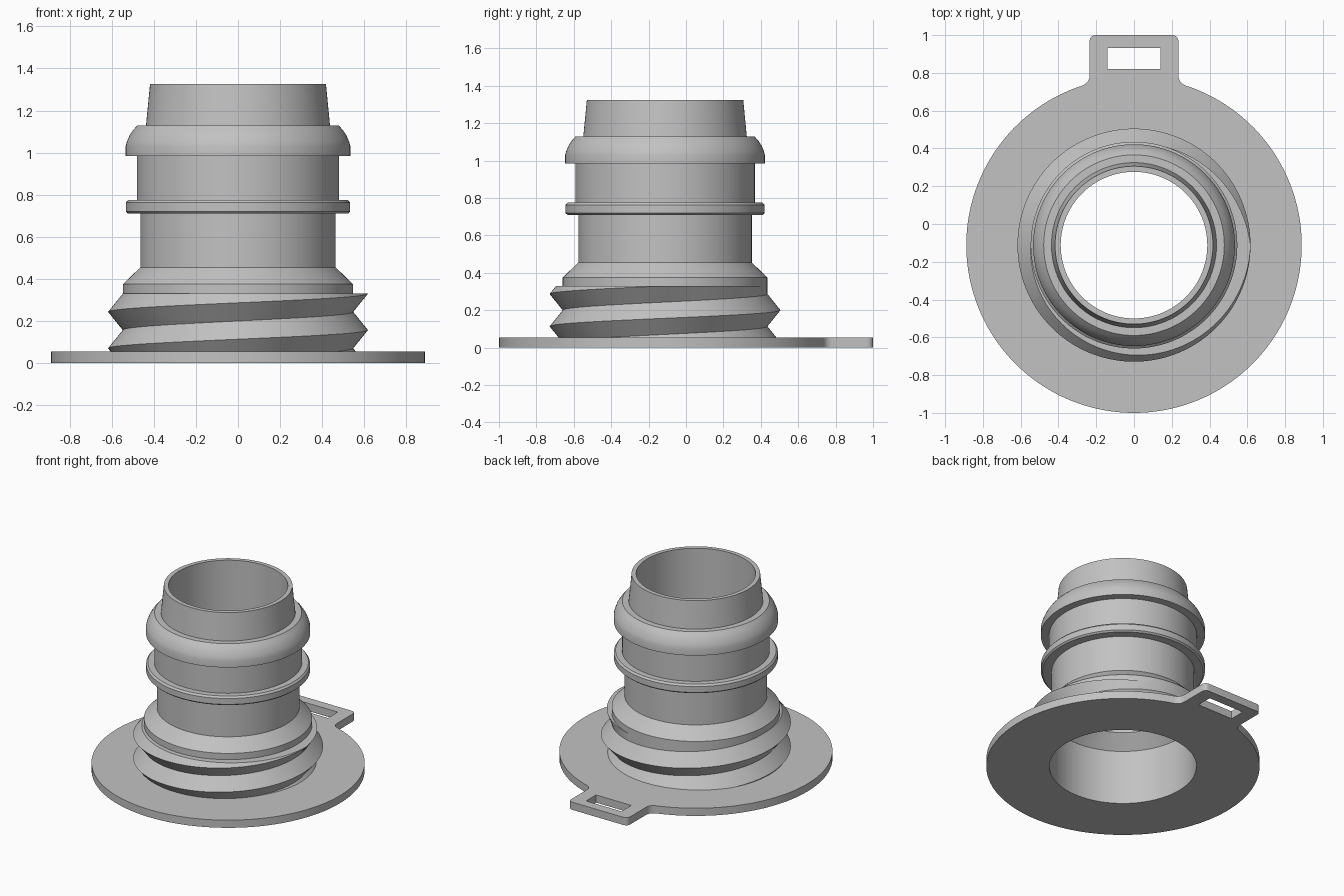
import bpy, bmesh, math
from mathutils import Vector

if "Cube" in bpy.data.objects:
    bpy.data.objects.remove(bpy.data.objects["Cube"], do_unlink=True)

CY = -0.112          # y of the tube axis
BASE = 0.055         # flange thickness
SEG = 128

grey = bpy.data.materials.new("light_grey_plastic")
grey.use_nodes = True
grey.diffuse_color = (0.54, 0.54, 0.54, 1)
grey.node_tree.nodes["Principled BSDF"].inputs["Base Color"].default_value = grey.diffuse_color


def finish(obj):
    bpy.ops.object.select_all(action='DESELECT')
    obj.select_set(True)
    bpy.context.view_layer.objects.active = obj
    if obj.type == 'CURVE':
        bpy.ops.object.convert(target='MESH')
        obj = bpy.context.view_layer.objects.active
    obj.data.materials.clear()
    obj.data.materials.append(grey)
    bpy.ops.object.shade_smooth_by_angle(angle=math.radians(28))


def add_mesh(name, bm):
    bmesh.ops.recalc_face_normals(bm, faces=bm.faces)
    mesh = bpy.data.meshes.new(name)
    bm.to_mesh(mesh)
    bm.free()
    obj = bpy.data.objects.new(name, mesh)
    obj.location = (0, CY, 0)
    bpy.context.collection.objects.link(obj)
    finish(obj)


def lathe(name, profile):
    """Revolve a closed (radius, height) outline about z."""
    bm = bmesh.new()
    vs = [bm.verts.new((r, 0, z)) for r, z in profile]
    es = [bm.edges.new((a, b)) for a, b in zip(vs, vs[1:] + vs[:1])]
    bmesh.ops.spin(bm, geom=vs + es, cent=(0, 0, 0), axis=(0, 0, 1),
                   angle=math.tau, steps=SEG, use_merge=True)
    bmesh.ops.remove_doubles(bm, verts=bm.verts, dist=1e-5)
    add_mesh(name, bm)


def rounded(a, corner, b, n=6):
    """Points easing from a to b around a corner."""
    a, c, b = Vector(a), Vector(corner), Vector(b)
    return [a * (1 - t) ** 2 + c * 2 * t * (1 - t) + b * t * t
            for t in (i / n for i in range(n + 1))]


# Flange: disc outline with a rear tab, a round bore and a strap slot
R, TAB, TOP = 0.888, 0.235, 1.0
foot = 0.275
start = math.acos(foot / R)
side = rounded((foot, CY + R * math.sin(start)), (TAB, 0.748), (TAB, 0.79))
side += rounded((TAB, TOP - 0.035), (TAB, TOP), (TAB - 0.035, TOP))
sweep = math.pi + 2 * start
disc = [Vector((R * math.cos(a), CY + R * math.sin(a)))
        for a in (math.pi - start + sweep * i / SEG for i in range(1, SEG))]
outline = disc + side + [Vector((-p.x, p.y)) for p in reversed(side)]
bore = [Vector((0.478 * math.cos(a), CY + 0.478 * math.sin(a)))
        for a in (math.tau * i / SEG for i in range(SEG))]
slot = [Vector(p) for p in ((-0.14, 0.82), (0.14, 0.82), (0.14, 0.932), (-0.14, 0.932))]

curve = bpy.data.curves.new("flange", 'CURVE')
curve.dimensions = '2D'
curve.fill_mode = 'BOTH'
curve.extrude = BASE / 2
for loop in (outline, bore, slot):
    spline = curve.splines.new('POLY')
    spline.points.add(len(loop) - 1)
    for point, p in zip(spline.points, loop):
        point.co = (p.x, p.y, 0, 1)
    spline.use_cyclic_u = True
flange = bpy.data.objects.new("flange", curve)
flange.location.z = BASE / 2
bpy.context.collection.objects.link(flange)
finish(flange)

# Hollow tube with its collar, ring and rounded barb
lathe("tube", [
    (0.478, BASE), (0.547, BASE), (0.547, 0.375), (0.464, 0.455),
    (0.464, 0.71), (0.522, 0.71), (0.533, 0.72), (0.533, 0.762), (0.522, 0.775),
    (0.48, 0.775), (0.48, 0.985), (0.534, 0.985), (0.534, 1.03), (0.528, 1.052),
    (0.516, 1.08), (0.5, 1.105), (0.478, 1.13),
    (0.437, 1.13), (0.418, 1.325), (0.388, 1.325),
    (0.388, 0.48), (0.478, 0.39)])

# Helical thread, cut flat at both ends and fading out at its last turn
PITCH, CREST, CORE, DEPTH, CUT = 0.173, 0.157, 0.547, 0.07, 0.33


def thread_radius(z, turn):
    u = (z - CREST) / PITCH - turn
    n = round(u)
    fade = min(1, max(0, (1.2 - n - turn) / 0.2))
    return CORE + DEPTH * fade * (1 - 2 * abs(u - n))


bm = bmesh.new()
columns = []
for i in range(SEG + 1):
    turn = i / SEG
    c, s = math.cos(math.tau * turn), math.sin(math.tau * turn)
    points = [(0.5, BASE)]
    for j in range(-4, 4):
        z = min(CUT, max(BASE, CREST + PITCH * (turn + j / 2)))
        points.append((thread_radius(z, turn), z))
    points.append((0.5, CUT))
    columns.append([bm.verts.new((r * c, r * s, z)) for r, z in points])
for a, b in zip(columns, columns[1:]):
    for k in range(len(a) - 1):
        bm.faces.new((a[k], b[k], b[k + 1], a[k + 1]))
bmesh.ops.remove_doubles(bm, verts=bm.verts, dist=1e-5)
bmesh.ops.dissolve_degenerate(bm, edges=bm.edges, dist=1e-5)
add_mesh("screw_thread", bm)
